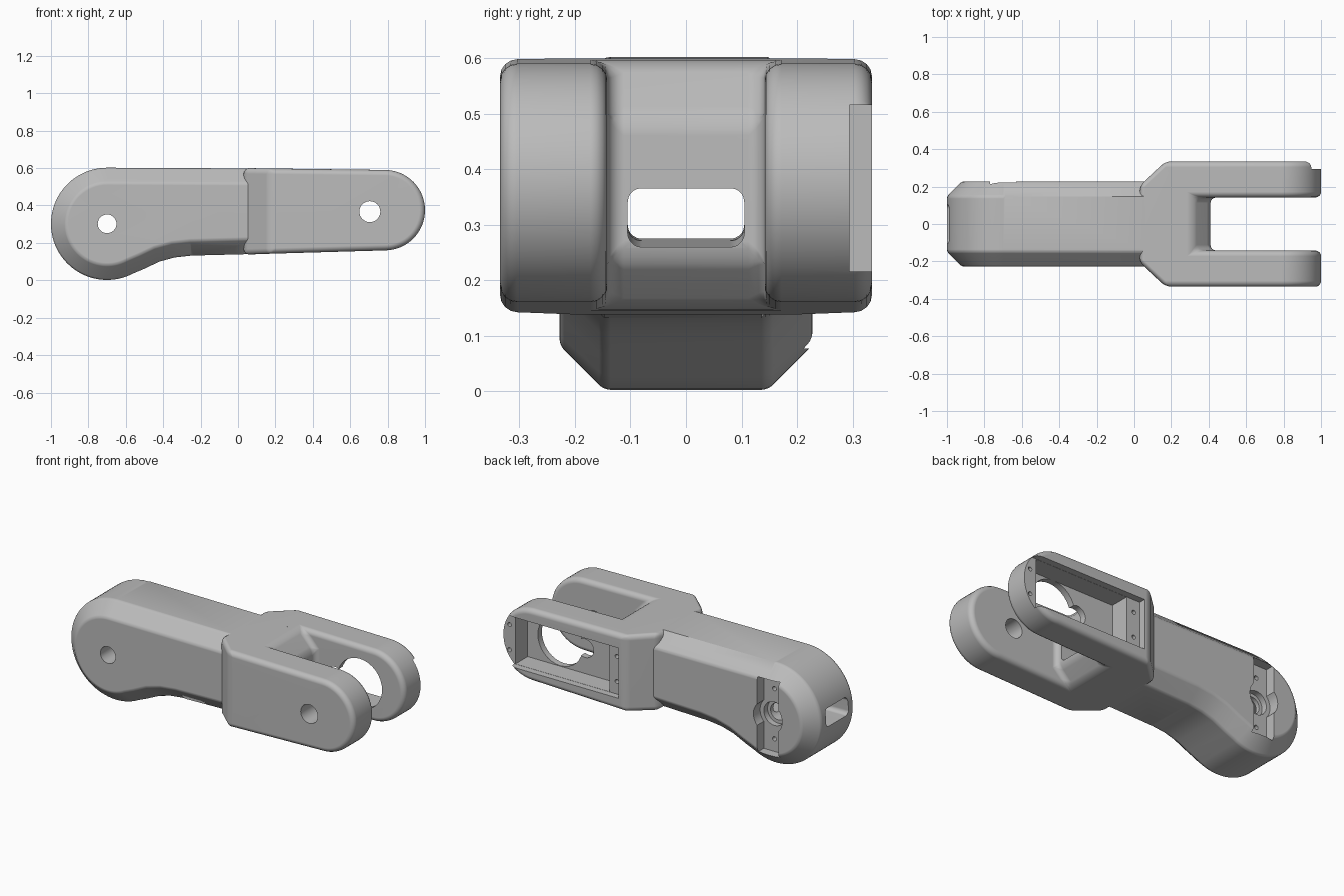
import bpy, bmesh, math
from mathutils import Matrix

cube = bpy.data.objects.get("Cube")
if cube:
    bpy.data.objects.remove(cube)

grey = bpy.data.materials.new("plain grey")
grey.use_nodes = True
GREY = (0.5, 0.5, 0.5, 1)
grey.diffuse_color = GREY
grey.node_tree.nodes["Principled BSDF"].inputs["Base Color"].default_value = GREY


def arc(cx, cz, r, a0, a1, n=24):
    angles = [math.radians(a0 + (a1 - a0) * i / n) for i in range(n + 1)]
    return [(cx + r * math.cos(a), cz + r * math.sin(a)) for a in angles]


def make(name, bm):
    bmesh.ops.recalc_face_normals(bm, faces=bm.faces)
    mesh = bpy.data.meshes.new(name)
    bm.to_mesh(mesh)
    bm.free()
    mesh.materials.append(grey)
    ob = bpy.data.objects.new(name, mesh)
    bpy.context.collection.objects.link(ob)
    return ob


def prism(points, y0, y1):
    """Side profile in x and z, extruded along y."""
    bm = bmesh.new()
    face = bm.faces.new([bm.verts.new((x, y0, z)) for x, z in points])
    ext = bmesh.ops.extrude_face_region(bm, geom=[face])
    verts = [g for g in ext["geom"] if isinstance(g, bmesh.types.BMVert)]
    bmesh.ops.translate(bm, verts=verts, vec=(0, y1 - y0, 0))
    return bm


def box(name, x0, x1, y0, y1, z0, z1):
    return make(name, prism([(x0, z0), (x1, z0), (x1, z1), (x0, z1)], y0, y1))


def rod(name, x, z, r, y0, y1):
    return make(name, prism(arc(x, z, r, 0, 348.75, 31), y0, y1))


def apply(ob, mod):
    bpy.context.view_layer.objects.active = ob
    bpy.ops.object.modifier_apply(modifier=mod.name)


def combine(ob, other, operation="DIFFERENCE"):
    mod = ob.modifiers.new("combine", "BOOLEAN")
    mod.operation, mod.solver, mod.object = operation, "EXACT", other
    apply(ob, mod)
    bpy.data.objects.remove(other)


# Narrow body with a round shoulder end and a swept underside
sweep = [(-0.5, 0.062), (-0.42, 0.1), (-0.34, 0.122), (-0.25, 0.132)]
body_side = [(0.25, 0.597)] + arc(-0.7, 0.302, 0.3, 90, 298, 48) + sweep + [(0.25, 0.145)]
bm = prism(body_side, -0.228, 0.228)
rims = [e for e in bm.edges if abs(e.verts[0].co.y - e.verts[1].co.y) < 0.001]
bmesh.ops.bevel(bm, geom=rims, offset=0.08, offset_type="OFFSET", segments=1,
                affect="EDGES", clamp_overlap=True)
soft = [e for e in bm.edges if len(e.link_faces) == 2
        and 0.6 < e.calc_face_angle() < 1.0 and e.verts[0].co.x < 0.25]
bmesh.ops.bevel(bm, geom=soft, offset=0.012, segments=3, profile=0.5, affect="EDGES")
arm = make("arm_link", bm)

# Wide head that flares out from the body
head_side = [(0.03, 0.6), (0.03, 0.137), (0.17, 0.142)]
head_side += arc(0.785, 0.375, 0.215, -89, 89, 32) + [(0.17, 0.598)]
bm = prism(head_side, -0.335, 0.335)
bmesh.ops.connect_verts(bm, verts=[v for v in bm.verts if v.co.y < 0 and abs(v.co.x - 0.17) < 0.001])
bmesh.ops.connect_verts(bm, verts=[v for v in bm.verts if v.co.y > 0 and abs(v.co.x - 0.17) < 0.001])
for v in bm.verts:
    if v.co.x < 0.1:
        v.co.y = math.copysign(0.205, v.co.y)
head = make("fork_head", bm)

# Slot between the fork arms, with a ramped end
slot = [(1.2, -0.1), (0.07, -0.1), (0.41, 0.24), (0.41, 0.49), (0.21, 0.71), (1.2, 0.71)]
combine(head, make("slot_cutter", prism(slot, -0.142, 0.142)))
mod = head.modifiers.new("round edges", "BEVEL")
mod.width, mod.segments, mod.limit_method, mod.angle_limit = 0.03, 4, "ANGLE", math.radians(30)
apply(head, mod)
combine(arm, head, "UNION")

# Rounded cable tunnel along the whole body
tunnel = []
for y, z, a in ((0.08, 0.028, 0), (-0.08, 0.028, 90), (-0.08, -0.028, 180), (0.08, -0.028, 270)):
    tunnel += arc(y, z, 0.025, a, a + 90, 5)
bm = prism(tunnel, -0.85, 0.85)
bmesh.ops.transform(bm, matrix=Matrix.Translation((-0.3, 0, 0.32)) @ Matrix.Rotation(0.0107, 4, "Y")
                    @ Matrix.Rotation(math.pi / 2, 4, "Z"), verts=bm.verts)
combine(arm, make("tunnel_cutter", bm))

# Shoulder pin hole and the stepped pocket on the back
PX, PZ = -0.7, 0.302
combine(arm, rod("pin_cutter", PX, PZ, 0.05, -0.4, 0.4))
combine(arm, box("horn_cutter", PX - 0.07, PX + 0.07, 0.165, 0.4, PZ - 0.225, PZ + 0.225))
combine(arm, rod("hub_cutter", PX, PZ, 0.095, 0.165, 0.4))
combine(arm, rod("counterbore_cutter", PX, PZ, 0.07, 0.13, 0.4))
for dz in (-0.15, 0.15):
    combine(arm, rod("horn_screw_cutter", PX, PZ + dz, 0.013, 0.1, 0.4))

# Pivot hole through the front fork arm
EX, EZ = 0.705, 0.367
combine(arm, rod("pivot_cutter", EX, EZ, 0.056, -0.4, -0.1))

# Motor seat in the back fork arm: shallow flange step, deep bay, round opening
combine(arm, box("flange_cutter", 0.21, 1.2, 0.295, 0.4, 0.215, 0.515))
combine(arm, box("bay_cutter", 0.3, 0.92, 0.18, 0.4, 0.216, 0.514))
combine(arm, rod("gear_cutter", EX, EZ, 0.148, 0.1, 0.25))
combine(arm, rod("small_gear_cutter", 0.54, EZ, 0.055, 0.1, 0.25))
for x in (0.25, 0.96):
    for z in (0.29, 0.44):
        combine(arm, rod("motor_screw_cutter", x, z, 0.012, 0.23, 0.4))

# Smooth the rounds and keep the corners crisp
bpy.ops.object.select_all(action="DESELECT")
arm.select_set(True)
bpy.context.view_layer.objects.active = arm
bpy.ops.object.shade_smooth_by_angle(angle=math.radians(25))
weighted = arm.modifiers.new("flat shading", "WEIGHTED_NORMAL")
weighted.keep_sharp = True
